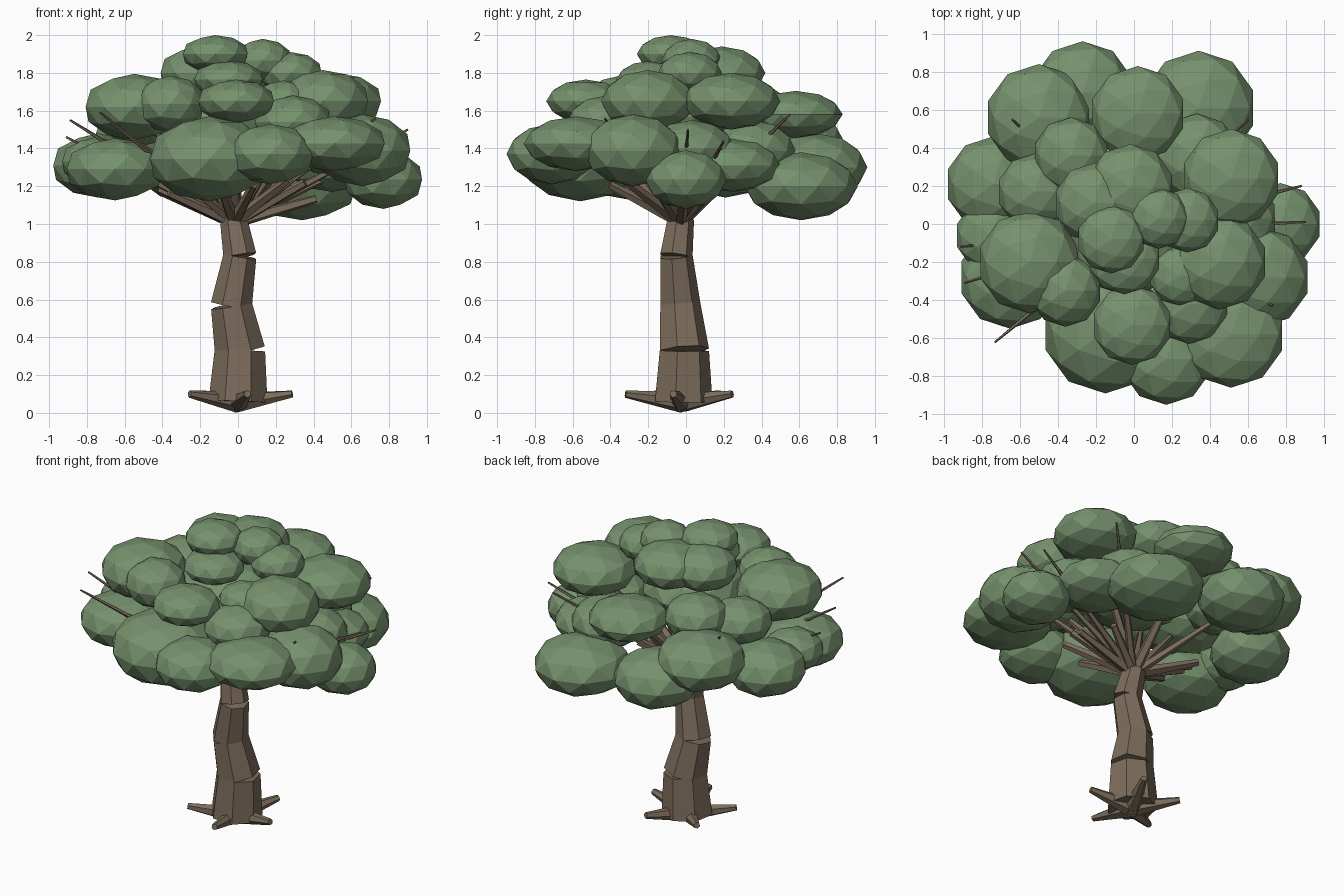
import bpy
import math
from mathutils import Vector, Matrix

default_cube = bpy.data.objects.get("Cube")
if default_cube:
    bpy.data.objects.remove(default_cube, do_unlink=True)


def make_material(name, color):
    material = bpy.data.materials.new(name)
    material.use_nodes = True
    material.diffuse_color = (*color, 1)
    shader = material.node_tree.nodes["Principled BSDF"]
    shader.inputs["Base Color"].default_value = (*color, 1)
    shader.inputs["Roughness"].default_value = 0.9
    return material


leaf_green = make_material("leaf green", (0.18, 0.285, 0.153))
bark_brown = make_material("bark brown", (0.2, 0.15, 0.105))


def finish(name, material):
    obj = bpy.context.object
    obj.name = name
    obj.data.materials.append(material)
    return obj


def tapered_limb(name, start, end, start_radius, end_radius, sides=7):
    """Flat sided cone running from start to end."""
    start, end = Vector(start), Vector(end)
    axis = end - start
    bpy.ops.mesh.primitive_cone_add(vertices=sides, radius1=start_radius,
                                    radius2=end_radius, depth=axis.length)
    limb = finish(name, bark_brown)
    turn = Vector((0, 0, 1)).rotation_difference(axis).to_matrix().to_4x4()
    limb.matrix_world = Matrix.Translation((start + end) / 2) @ turn


def leaf_clump(name, x, y, z, radius, half_height):
    """Squashed low-poly ball of foliage."""
    bpy.ops.mesh.primitive_ico_sphere_add(subdivisions=2, radius=radius,
                                          location=(x, y, z))
    clump = finish(name, leaf_green)
    clump.scale.z = half_height / radius


# Trunk: leaning sections whose ends meet at an angle
trunk_path = [
    ((0, -0.02, 0.06), 0.16),
    ((0.01, -0.015, 0.33), 0.137),
    ((-0.035, -0.035, 0.57), 0.112),
    ((0.01, -0.055, 0.83), 0.09),
    ((-0.025, -0.03, 1.03), 0.073),
]
for lower, upper in zip(trunk_path, trunk_path[1:]):
    tapered_limb("trunk_section", lower[0], upper[0], lower[1], upper[1])

# Roots: five spikes around the foot
for step in range(5):
    angle = math.radians(72 * step - 80)
    tip = (0.29 * math.cos(angle), 0.3 * math.sin(angle) - 0.025, 0.1)
    tapered_limb("root", (0, -0.02, 0.055), tip, 0.055, 0.02, 6)

# Foliage clumps: x, y, z, radius, half height
lower_clumps = [
    (-0.74, 0.21, 1.31, 0.25, 0.17),
    (-0.65, -0.28, 1.29, 0.27, 0.165),
    (-0.75, -0.06, 1.33, 0.19, 0.13),
    (-0.15, -0.56, 1.345, 0.33, 0.225),
    (0.17, -0.71, 1.37, 0.24, 0.16),
    (0.51, -0.58, 1.425, 0.28, 0.145),
    (0.66, -0.28, 1.39, 0.265, 0.19),
    (0.77, 0, 1.235, 0.215, 0.155),
    (0.5, 0.25, 1.31, 0.25, 0.14),
    (0.34, 0.61, 1.2, 0.3, 0.18),
    (-0.27, 0.69, 1.3, 0.27, 0.18),
    (-0.5, 0.56, 1.43, 0.28, 0.18),
]
middle_clumps = [
    (-0.55, -0.2, 1.62, 0.27, 0.175),
    (-0.36, -0.35, 1.635, 0.19, 0.15),
    (-0.01, -0.53, 1.65, 0.21, 0.115),
    (0.29, -0.42, 1.54, 0.21, 0.14),
    (0.45, -0.2, 1.65, 0.25, 0.165),
    (0.51, 0.24, 1.65, 0.26, 0.15),
    (0.02, 0.58, 1.58, 0.25, 0.125),
    (-0.33, 0.36, 1.6, 0.2, 0.14),
    (-0.52, 0.17, 1.55, 0.2, 0.14),
    (0.33, 0.35, 1.39, 0.23, 0.16),
    (0.24, -0.27, 1.66, 0.16, 0.1),
    (0.52, 0.03, 1.4, 0.23, 0.15),
    (-0.03, -0.05, 1.57, 0.33, 0.18),
]
top_clumps = [
    (-0.21, 0.11, 1.8, 0.21, 0.14),
    (-0.02, 0.19, 1.8, 0.23, 0.14),
    (-0.12, -0.08, 1.9, 0.18, 0.1),
    (0.13, 0.03, 1.865, 0.16, 0.115),
    (0.28, 0.02, 1.8, 0.17, 0.11),
    (-0.05, -0.18, 1.765, 0.19, 0.1),
]
for tier, clumps in (("lower", lower_clumps), ("middle", middle_clumps),
                     ("top", top_clumps)):
    for clump in clumps:
        leaf_clump(tier + "_leaf_clump", *clump)

# Branches: short stubs below the low foliage, long limbs into the crown
fork = Vector((-0.02, -0.03, 1.01))
for clump in lower_clumps[:9]:
    stub_end = fork.lerp(Vector(clump[:3]), 0.55)
    tapered_limb("low_branch", fork, stub_end, 0.036, 0.022, 5)
for clump in middle_clumps[:7]:
    tapered_limb("high_branch", fork, clump[:3], 0.036, 0.012, 5)

# Long twigs: bare tips poking out past the leaves
twig_tips = [
    (-0.73, -0.62, 1.59),
    (-0.89, -0.31, 1.55),
    (-0.91, -0.12, 1.46),
    (0.9, 0.01, 1.5),
    (0.88, 0.2, 1.44),
    (0.6, 0.55, 1.58),
    (-0.64, 0.55, 1.62),
    (0.73, -0.43, 1.56),
]
for tip in twig_tips:
    tapered_limb("twig", fork, tip, 0.03, 0.006, 5)
